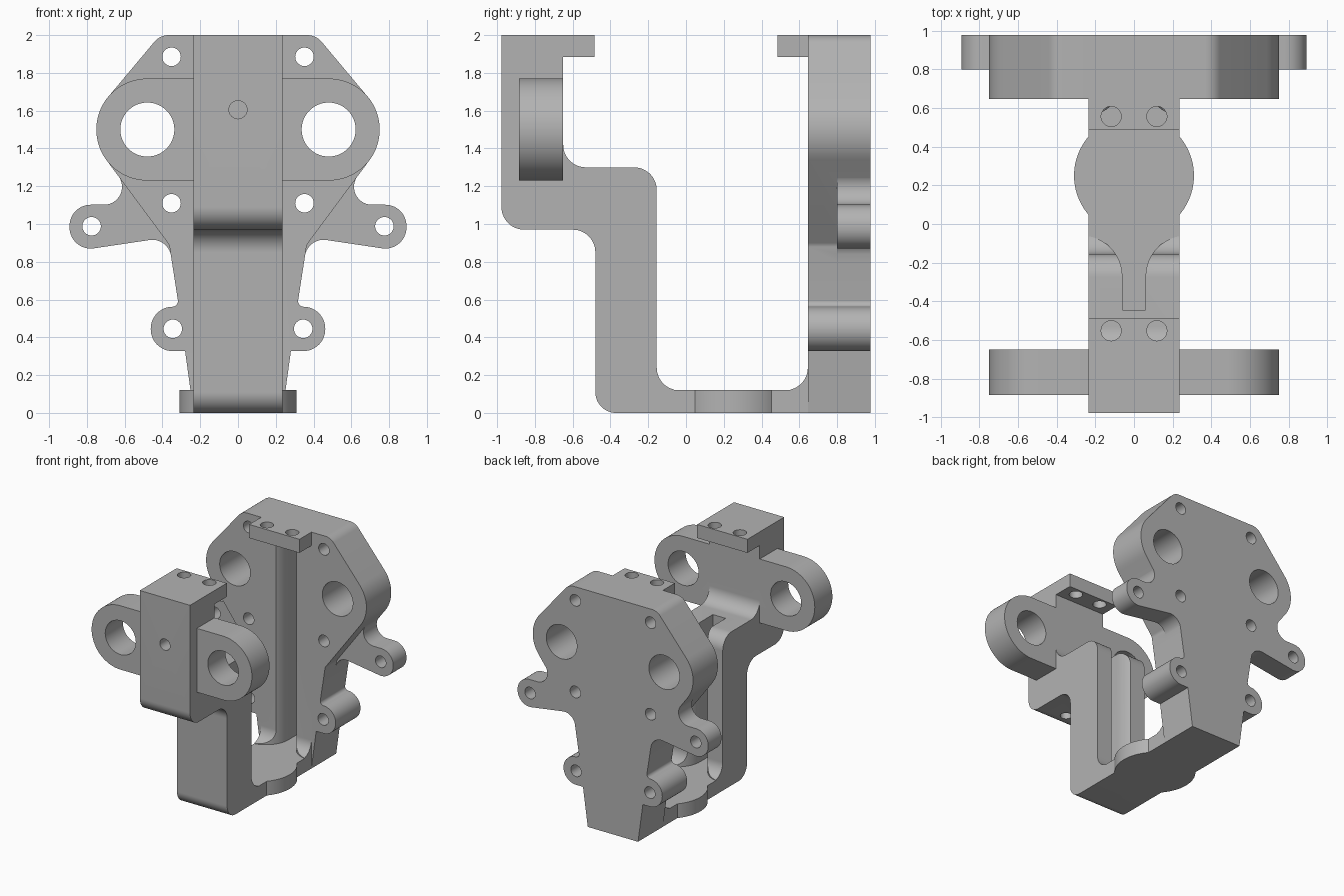
import bpy, bmesh, math
from mathutils import Vector

cube = bpy.data.objects.get("Cube")
if cube:
    bpy.data.objects.remove(cube, do_unlink=True)

grey = bpy.data.materials.new("machined_grey")
grey.use_nodes = True
grey.diffuse_color = (0.45, 0.45, 0.45, 1)
grey.node_tree.nodes["Principled BSDF"].inputs["Base Color"].default_value = (0.45, 0.45, 0.45, 1)


def rounded(points, steps=14):
    """Turn (u, v, radius) corners into an outline with filleted corners."""
    out = []
    for i, (u, v, r) in enumerate(points):
        p = Vector((u, v))
        if r == 0:
            out.append(p)
            continue
        a = (Vector(points[i - 1][:2]) - p).normalized()
        b = (Vector(points[(i + 1) % len(points)][:2]) - p).normalized()
        half = a.angle(b) / 2
        center = p + (a + b).normalized() * (r / math.sin(half))
        start = p + a * (r / math.tan(half)) - center
        end = p + b * (r / math.tan(half)) - center
        sweep = math.pi - 2 * half
        for k in range(steps + 1):
            t = k / steps
            out.append(center + (start * math.sin((1 - t) * sweep)
                                 + end * math.sin(t * sweep)) / math.sin(sweep))
    return out


def circle(u, v, r, n=64):
    return [Vector((u + r * math.cos(math.tau * k / n), v + r * math.sin(math.tau * k / n)))
            for k in range(n)]


def mirrored(points):
    """Complete a right-hand half outline across u = 0."""
    return points + [(-u, v, r) for u, v, r in reversed(points)]


def prism(name, outline, axis, low, high):
    """Extrude a flat outline along an axis between two positions."""
    place = {"x": lambda p, d: (d, p.x, p.y),
             "y": lambda p, d: (p.x, d, p.y),
             "z": lambda p, d: (p.x, p.y, d)}[axis]
    bm = bmesh.new()
    ends = [[bm.verts.new(place(p, d)) for p in outline] for d in (low, high)]
    for ring in ends:
        bm.faces.new(ring)
    n = len(outline)
    for i in range(n):
        j = (i + 1) % n
        bm.faces.new((ends[0][i], ends[0][j], ends[1][j], ends[1][i]))
    bmesh.ops.recalc_face_normals(bm, faces=bm.faces)
    mesh = bpy.data.meshes.new(name)
    bm.to_mesh(mesh)
    bm.free()
    mesh.materials.append(grey)
    obj = bpy.data.objects.new(name, mesh)
    bpy.context.collection.objects.link(obj)
    return obj


def combine(body, tool, operation):
    """Apply a boolean and discard the tool."""
    mod = body.modifiers.new("boolean", "BOOLEAN")
    mod.operation = operation
    mod.solver = "EXACT"
    mod.object = tool
    bpy.context.view_layer.objects.active = body
    bpy.ops.object.modifier_apply(modifier=mod.name)
    bpy.data.objects.remove(tool, do_unlink=True)


# Stepped centre frame with head, leg, base and two top lips
body = prism("bracket_body", rounded([
    (-.977, 2, 0), (-.485, 2, 0), (-.485, 1.885, 0), (-.65, 1.885, 0),
    (-.65, 1.3, .12), (-.155, 1.3, .12), (-.155, .12, .12), (.645, .12, .12),
    (.645, 1.885, 0), (.485, 1.885, 0), (.485, 2, 0), (.977, 2, 0),
    (.977, 0, 0), (-.48, 0, .11), (-.48, .97, .12), (-.977, .97, .12)]),
    "x", -.235, .235)

# Rear plate with the two lower ears
combine(body, prism("rear_plate", rounded(mirrored([
    (.235, 0, 0), (.28, .327, 0), (.462, .327, .116), (.462, .562, .116),
    (.313, .562, .03), (.35, .8, 0), (.364, .89, .05), (.824, 1.51, .27),
    (.413, 2, .1)])), "y", .645, .977), "UNION")

# Thinner upper ears at the back of the plate
for side in (-1, 1):
    ear = [(.2, .7, 0), (.35, .8, 0), (.368, .93, .1), (.892, .852, .112),
           (.892, 1.102, .112), (.52, 1.102, .095), (.697, 1.34, 0), (.3, 1.5, 0)]
    combine(body, prism("upper_ear", rounded([(side * u, v, r) for u, v, r in ear]),
                        "y", .8, .977), "UNION")

# Front flange and base disc
combine(body, prism("front_flange", rounded(mirrored([
    (.75, 1.23, .269), (.75, 1.77, .269)]), 20), "y", -.885, -.65), "UNION")
combine(body, prism("base_disc", circle(0, .25, .31, 96), "z", 0, .12), "UNION")

# Flared guide slot facing both uprights
combine(body, prism("guide_slot", rounded(mirrored([
    (.06, -.445, 0), (.06, -.06, .21), (.4, -.06, 0),
    (.4, .55, 0), (.06, .55, .21), (.06, .935, 0)])), "z", .12, 1.885), "DIFFERENCE")

# Drilled holes
for side in (-1, 1):
    combine(body, prism("bore", circle(side * .48, 1.5, .143), "y", -1.2, 1.2), "DIFFERENCE")
    for x, z in ((.352, 1.885), (.352, 1.11), (.775, .988), (.345, .445)):
        combine(body, prism("plate_hole", circle(side * x, z, .049, 32),
                            "y", .5, 1.2), "DIFFERENCE")
    for y in (-.552, .556):
        combine(body, prism("lip_hole", circle(side * .118, y, .052, 32),
                            "z", 1.8, 2.1), "DIFFERENCE")
combine(body, prism("head_hole", circle(0, 1.605, .048, 32), "y", -1.2, -.78), "DIFFERENCE")
combine(body, prism("underside_hole", circle(0, -.81, .045, 32), "z", .8, 1.2), "DIFFERENCE")

# Smooth curved walls, crisp edges
bpy.ops.object.select_all(action="DESELECT")
body.select_set(True)
bpy.context.view_layer.objects.active = body
bpy.ops.object.shade_smooth_by_angle(angle=math.radians(25))
